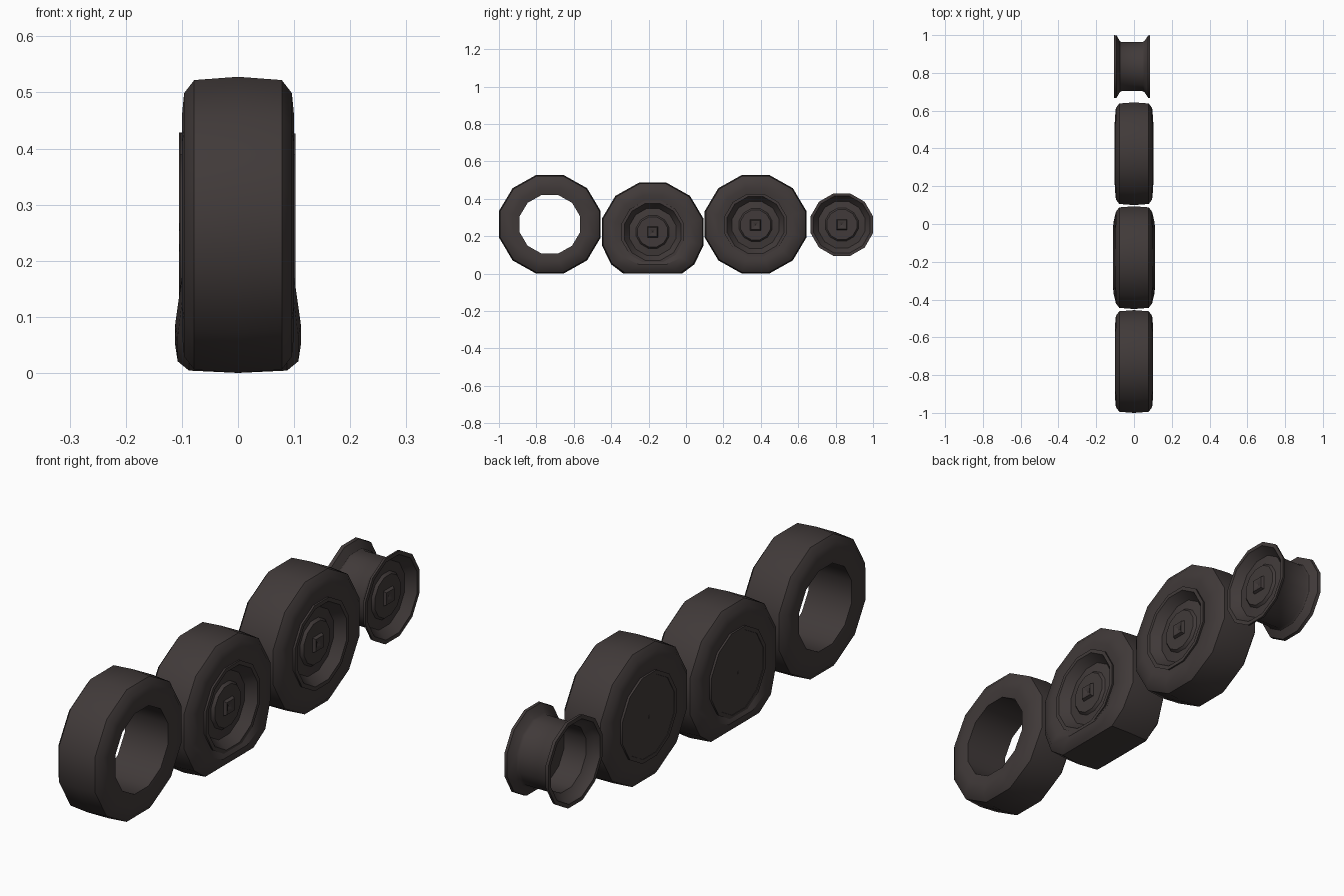
import bpy, bmesh, math

if "Cube" in bpy.data.objects:
    bpy.data.objects.remove(bpy.data.objects["Cube"])

mat = bpy.data.materials.new("dark_rubber_brown")
mat.diffuse_color = (0.052, 0.042, 0.041, 1)
mat.use_nodes = True
mat.node_tree.nodes["Principled BSDF"].inputs["Base Color"].default_value = mat.diffuse_color


def lathe(name, profile, centre, sides=12, z_scale=1.0, closed=False, deform=None):
    """Turn an (x, radius) profile about the x axis; radius is measured to the flats."""
    bm = bmesh.new()
    k = 1 / math.cos(math.pi / sides)
    rings = []
    for x, r in profile:
        if r == 0:
            rings.append([bm.verts.new((x, 0, 0))] * sides)
            continue
        ring = []
        for i in range(sides):
            a = 2 * math.pi * (i + 0.5) / sides
            p = (x, r * k * math.cos(a), r * k * math.sin(a) * z_scale)
            if deform:
                p = deform(p, r, math.sin(a))
            ring.append(bm.verts.new(p))
        rings.append(ring)
    pairs = list(zip(rings, rings[1:]))
    if closed:
        pairs.append((rings[-1], rings[0]))
    for a, b in pairs:
        for i in range(sides):
            j = (i + 1) % sides
            quad = list(dict.fromkeys((a[i], a[j], b[j], b[i])))
            if len(quad) > 2:
                bm.faces.new(quad)
    bmesh.ops.recalc_face_normals(bm, faces=bm.faces)
    me = bpy.data.meshes.new(name)
    bm.to_mesh(me)
    bm.free()
    ob = bpy.data.objects.new(name, me)
    ob.location = centre
    me.materials.append(mat)
    bpy.context.collection.objects.link(ob)
    bpy.ops.object.select_all(action='DESELECT')
    ob.select_set(True)
    bpy.context.view_layer.objects.active = ob
    bpy.ops.object.shade_smooth_by_angle(angle=math.radians(33))
    return ob


# Tyre cross-section, mirrored about its crown
half = [(0.078, 0.266), (0.096, 0.242), (0.100, 0.20), (0.093, 0.162)]
TYRE = [(-x, r) for x, r in reversed(half)] + [(0, 0.272)] + half

# Rim: dished outer face, flanges, drum and open barrel behind
RIM = [(0.065, 0), (0.065, 0.08), (0.055, 0.088), (0.05, 0.125), (0.075, 0.145),
       (0.085, 0.152), (0.085, 0.167), (0.075, 0.165), (0.055, 0.135), (0.045, 0.13),
       (-0.065, 0.13), (-0.075, 0.135), (-0.092, 0.165), (-0.105, 0.167),
       (-0.105, 0.152), (-0.085, 0.145), (-0.065, 0.122), (0.03, 0.122), (0.035, 0)]
# Square socket nut at the hub
NUT = [(0.064, 0.029), (0.076, 0.024), (0.076, 0.018), (0.067, 0)]

FLAT_Z = 0.223


def sag(p, r, s):
    """Squash the lower part of the flat tyre onto the ground and bulge it."""
    x, y, z = p
    w = (r - 0.162) / 0.11
    wz = z + FLAT_Z
    if s < -0.9:
        y *= 1 + 1.15 * w
    elif s < -0.6:
        y *= 1 + 0.12 * w
    if s < -0.6:
        x *= 1 + 0.12 * min(1, w * 3)
    if wz < 0.1:
        wz = max(0, (wz + 0.041) * 0.1 / 0.141)
    return (x, y, wz - FLAT_Z)


def rim(name, centre, scale=1.0, shift=0.0, backed=False):
    fit = lambda prof: [(x * scale + shift, r) for x, r in prof]
    lathe(name, fit(RIM), centre)
    lathe(name + "_nut", fit(NUT), centre, sides=4)
    if backed:
        # closed back plate with a small centre pin
        lathe(name + "_back_plate", [(-0.102, 0), (-0.102, 0.16), (-0.09, 0.16), (-0.09, 0)], centre)
        lathe(name + "_pin", [(-0.104, 0), (-0.104, 0.006), (-0.1, 0.006)], centre, sides=6)


# Loose tyre
lathe("loose_tyre", TYRE, (0, -0.728, 0.264), z_scale=0.97, closed=True)

# Wheel with flat tyre
c = (0, -0.178, FLAT_Z)
lathe("flat_tyre", TYRE, c, z_scale=0.97, closed=True, deform=sag)
rim("flat_wheel_rim", c, 1.085, 0.0105, True)

# Complete wheel
c = (0, 0.372, 0.264)
lathe("full_tyre", TYRE, c, z_scale=0.97, closed=True)
rim("full_wheel_rim", (0, 0.372, 0.26), 1.085, 0.0105, True)

# Bare rim
rim("bare_rim", (0, 0.833, 0.262))
